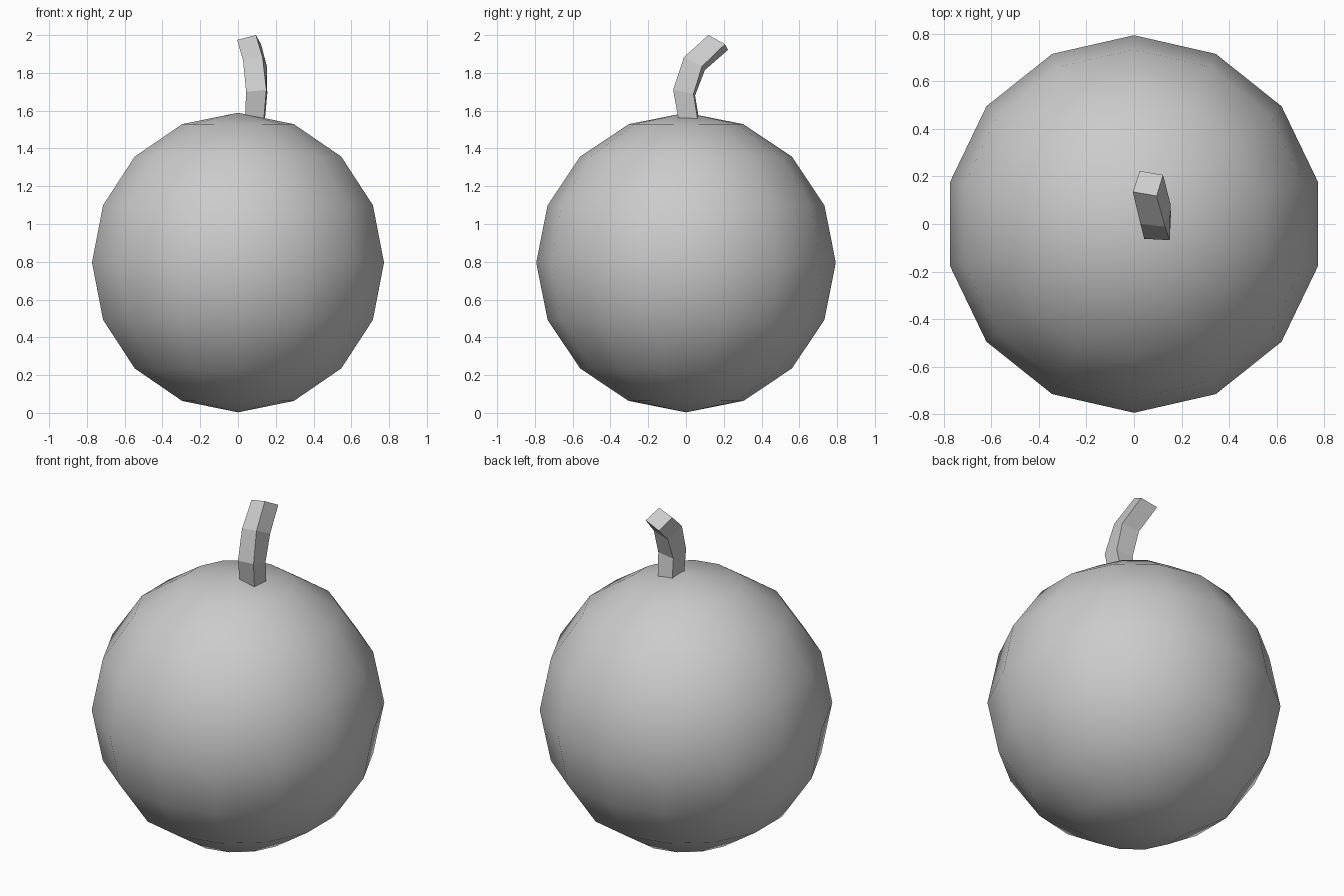
import bpy, bmesh
from mathutils import Matrix

if "Cube" in bpy.data.objects:
    bpy.data.objects.remove(bpy.data.objects["Cube"])

def finish(bm, name, smooth):
    bmesh.ops.recalc_face_normals(bm, faces=bm.faces)
    for f in bm.faces:
        f.smooth = smooth
    mesh = bpy.data.meshes.new(name)
    bm.to_mesh(mesh)
    bm.free()
    obj = bpy.data.objects.new(name, mesh)
    bpy.context.collection.objects.link(obj)
    return obj

# Round fruit body: low-poly ball with smooth shading, corners on the y axis
bm = bmesh.new()
bmesh.ops.create_uvsphere(bm, u_segments=14, v_segments=8, radius=0.793,
                          matrix=Matrix.Translation((0, 0, 0.796)))
finish(bm, "fruit_body", True)

# Bent square stem: cross-sections as front-left, front-right, back-right, back-left
sections = [
    [(0.035, -0.025, 1.50), (0.132, -0.03, 1.50), (0.137, 0.072, 1.49), (0.04, 0.08, 1.49)],
    [(0.043, -0.062, 1.70), (0.15, -0.068, 1.71), (0.155, 0.04, 1.69), (0.05, 0.048, 1.68)],
    [(0.027, 0.0, 1.865), (0.13, -0.011, 1.883), (0.153, 0.085, 1.835), (0.05, 0.1, 1.815)],
    [(-0.005, 0.135, 1.975), (0.095, 0.118, 2.0), (0.122, 0.206, 1.952), (0.024, 0.223, 1.922)],
]
bm = bmesh.new()
rings = [[bm.verts.new(p) for p in s] for s in sections]
for a, b in zip(rings, rings[1:]):
    for i in range(4):
        j = (i + 1) % 4
        bm.faces.new((a[i], a[j], b[j], b[i]))
bm.faces.new(rings[0])
bm.faces.new(rings[-1])
finish(bm, "stem", False)
